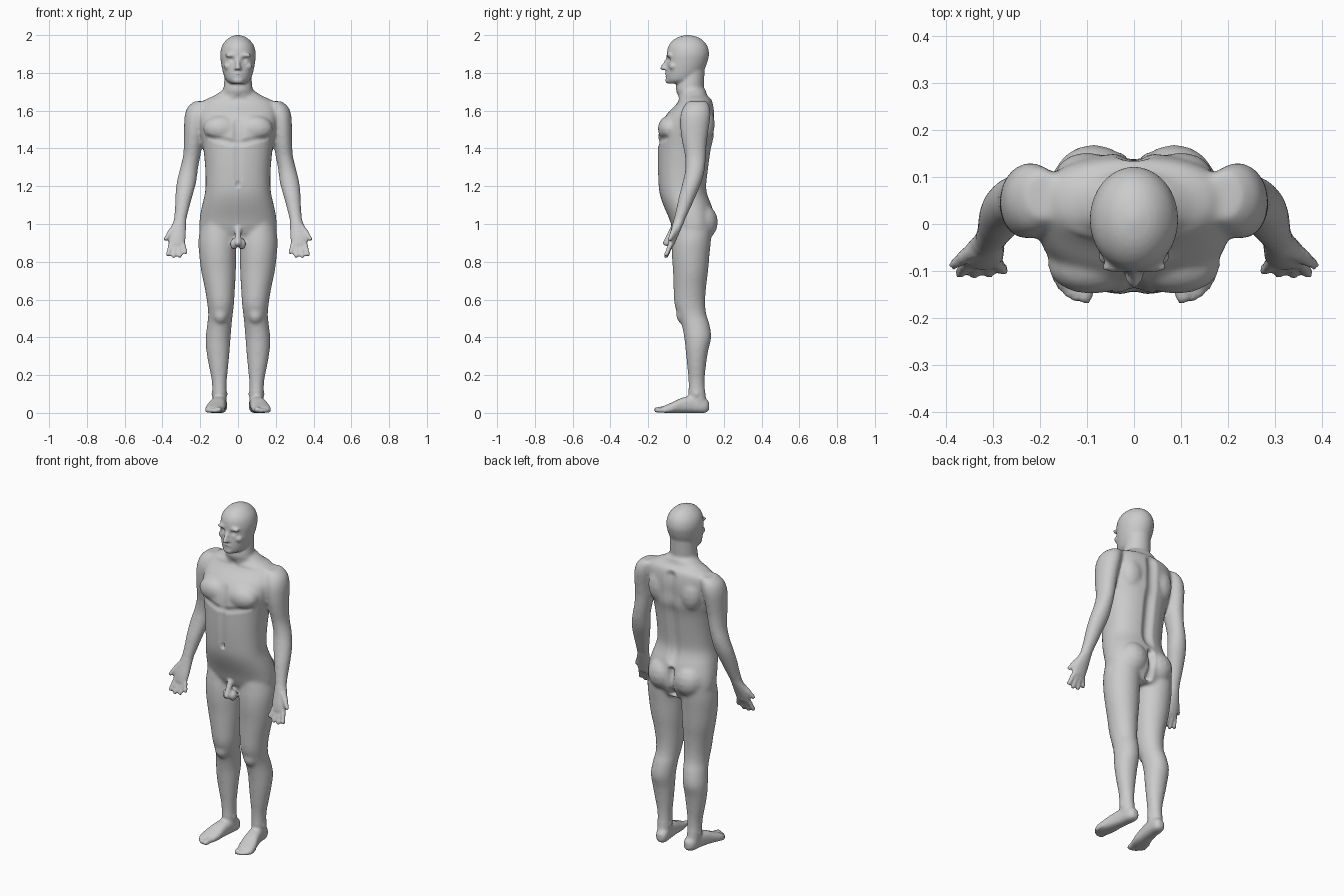
import bpy
import bmesh
from math import cos, sin, tau
from mathutils import Vector, Matrix
from mathutils.kdtree import KDTree

UNIT = 0.01      # all part sizes below are in hundredths
VOXEL = 0.008
SIDES = (1, -1)

cube = bpy.data.objects.get("Cube")
if cube:
    bpy.data.objects.remove(cube)

skin = bpy.data.materials.new("skin_grey")
skin.use_nodes = True
tone = (0.6, 0.6, 0.6, 1)
skin.diffuse_color = tone
skin.node_tree.nodes["Principled BSDF"].inputs["Base Color"].default_value = tone

verts, faces = [], []


def spline(rows, steps=3):
    """Smooth in-between rows through the given cross-sections."""
    rows = [Vector(r) for r in rows]
    for i in range(len(rows) - 1):
        a, b = rows[max(i - 1, 0)], rows[i]
        c, d = rows[i + 1], rows[min(i + 2, len(rows) - 1)]
        for s in range(steps):
            t = s / steps
            yield (b * 2 + (c - a) * t + (a * 2 - b * 5 + c * 4 - d) * t * t
                   + (b * 3 - a - c * 3 + d) * t ** 3) * 0.5
    yield rows[-1]


def add_rings(rings, flip):
    """Closed skin over a stack of equal rings."""
    start, n = len(verts), len(rings[0])
    for ring in rings:
        verts.extend(Vector(p) * UNIT for p in ring)
    skin_faces = [list(range(start, start + n))[::-1],
                  list(range(len(verts) - n, len(verts)))]
    for r in range(len(rings) - 1):
        for k in range(n):
            a, b = start + r * n + k, start + r * n + (k + 1) % n
            skin_faces.append([a, b, b + n, a + n])
    faces.extend(f[::-1] if flip else f for f in skin_faces)


def loft(rows, side=1, upright=True, power=2.0, n=32):
    """Skin of (x, y, z, radius, radius) rings, flat in xy or standing in xz."""
    rings = []
    for x, y, z, ru, rv in spline(rows):
        ring = []
        for k in range(n):
            c, s = cos(tau * k / n), sin(tau * k / n)
            u = ru * abs(c) ** (2 / power) * (1 if c > 0 else -1)
            v = rv * abs(s) ** (2 / power) * (1 if s > 0 else -1)
            p = (x + u, y + v, z) if upright else (x + u, y, z + v)
            ring.append((p[0] * side, p[1], p[2]))
        rings.append(ring)
    # Rows run upward or downward; keep the faces pointing outward
    falling = rows[0][2] > rows[-1][2]
    add_rings(rings, (falling if upright else False) != (side < 0))


def blob(centre, radii, side=1, n=16):
    """Ellipsoid."""
    x, y, z = centre
    rings = []
    for r in range(1, n // 2):
        w, h = sin(tau * r / n), -cos(tau * r / n)
        rings.append([(x * side + radii[0] * w * cos(tau * k / n),
                       y + radii[1] * w * sin(tau * k / n), z + radii[2] * h)
                      for k in range(n)])
    add_rings(rings, False)


def digit(p, q, r1, r2, side=1):
    """Tapered round bar for fingers, toes and small forms."""
    p, q = Vector(p), Vector(q)
    for k in range(6):
        r = r1 + (r2 - r1) * k / 5
        blob(p.lerp(q, k / 5), (r, r, r), side, n=12)


def build_head():
    loft([(0, 1, 200, 1, 1), (0, 1, 199, 4, 5), (0, 1, 197, 6.6, 8.2),
          (0, 1, 194, 8.6, 10.4), (0, 1, 190, 9.4, 11.2), (0, .6, 186, 9.1, 10.8),
          (0, 0, 183, 8.6, 10.3), (0, -1, 179, 7.6, 9.6), (0, -2.5, 176, 6.2, 7.8),
          (0, -5, 174.3, 3.5, 4.5)])
    loft([(0, 3, 184, 7, 7), (0, 2.6, 176, 7.3, 7), (0, 2, 171, 7.8, 7.5),
          (0, 4, 166, 9.5, 7)])
    digit((0, -10, 187), (0, -12.4, 182.6), .9, 1.3)      # nose
    blob((0, -9, 176), (3, 2, 1.8))                       # chin
    blob((0, -10, 179.2), (2.4, 1.3, 1.3))                # lips
    for s in SIDES:
        blob((3.6, -9, 189.3), (3.6, 1.5, 1), s)          # brow
        blob((1.2, -11.2, 182.3), (.9, 1, .8), s)         # nostril
        blob((5, -7, 183.5), (2.6, 2, 2), s)              # cheek


def build_torso():
    loft([(0, 4, 171, 8, 6.5), (0, 4.2, 168, 12.5, 7), (0, 5, 166, 17, 8.5),
          (0, 4.5, 163, 20, 10), (0, 2.4, 158, 21, 12.7), (0, .6, 152, 20.5, 14.3),
          (0, 0, 146, 19.5, 14.8), (0, -.8, 140, 18.4, 14.2), (0, -1.5, 130, 17.4, 13.5),
          (0, -1.8, 120, 17.2, 12.7), (0, -1, 115, 17.8, 12.7), (0, .8, 110, 19, 12.8),
          (0, 3, 103, 20.3, 12), (0, 4, 96, 20, 10.5), (0, 4, 89, 14, 7)], power=2.3)
    for s in SIDES:
        blob((9, -8.8, 150.5), (9.5, 6.2, 7), s)          # chest muscle
        blob((10, 10, 153), (7, 5.3, 10), s)              # shoulder blade
        blob((8.6, 8.8, 101), (8.8, 8.2, 9.5), s)         # buttock
        blob((2, -7.6, 89.5), (2.2, 2.6, 3), s)
    digit((0, -7, 97), (0, -10.5, 90), 1.8, 1.8)


def build_arm(s):
    loft([(19, 6, 165, 4, 5), (21, 5.6, 162, 5.6, 7), (22.3, 5, 157, 6, 8),
          (23.2, 4.5, 150, 5.4, 7.5), (23.7, 4.5, 143, 5, 6.5), (24.5, 5, 136, 4.6, 5.6),
          (26, 4.8, 129, 4.8, 5.2), (27.3, 3.2, 122, 5.2, 5), (28.6, .8, 115, 4.6, 4.5),
          (29.7, -1.5, 108, 3.8, 3.7), (30.7, -3.6, 102, 3.4, 3), (31.5, -5, 98, 4, 2.7),
          (32.3, -6.8, 93, 4.6, 2.3), (32.4, -8, 89, 4.2, 1.8)], s)
    # Palms face forward, so the thumbs point outward
    digit((33.5, -5.5, 98), (36.3, -7, 95), 2, 1.5, s)
    digit((36, -7, 95.3), (38.3, -8.6, 92), 1.5, 1.2, s)
    for base, tip in (((35.4, -7.8, 90), (37, -10.4, 84)), ((33.4, -8, 89), (34, -10.6, 83)),
                      ((31.3, -8, 89), (30.8, -10.4, 83.2)), ((29.4, -7.8, 90), (27.8, -9.8, 85))):
        digit(base, tip, 1.4, 1.2, s)


def build_leg(s):
    loft([(11, 4, 102, 8.5, 10), (11, 3, 92, 9.9, 10.3), (10.8, 2.5, 84, 9.8, 10),
          (10.3, 2.4, 75, 9.2, 9.3), (9.6, 2, 66, 8, 8.6), (9.2, 2, 58, 7.1, 8.2),
          (9.3, 3.2, 52, 6.5, 7.6), (9.8, 5, 47, 6.5, 7.4), (10.5, 6.2, 40, 6.6, 7.2),
          (10.6, 5.8, 33, 6.2, 6), (10.3, 5.6, 25, 5.2, 5), (9.9, 5.6, 17, 4, 4.3),
          (9.8, 5.8, 10, 3.8, 4.5), (9.6, 6.5, 4, 3.6, 4.8)], s)
    blob((9.3, -1.5, 52), (4, 3.8, 5), s)                 # kneecap
    blob((9.8, 5.5, 10), (4.5, 2.2, 2.4), s)              # ankle
    loft([(9, 12.3, 3.6, 1.6, 2), (9.2, 10, 3.8, 3.4, 3.8), (9.8, 4, 4.5, 3.8, 4.5),
          (10.8, -2, 4, 4.3, 4), (11.8, -7, 2.8, 5, 2.9), (12.5, -11, 2, 4.8, 2),
          (12.4, -13, 1.7, 4, 1.4)], s, upright=False, power=2.5)
    digit((10, -11, 2), (10.3, -15.4, 1.6), 1.8, 1.6, s)
    for x, y in ((12.5, -15.4), (14, -14.4), (15.4, -13), (16.4, -11.3)):
        digit((x - .6, y + 4, 1.8), (x, y, 1.2), 1.2, 1.2, s)


build_head()
build_torso()
for side in SIDES:
    build_arm(side)
    build_leg(side)

mesh = bpy.data.meshes.new("body_parts")
mesh.from_pydata(verts, [], faces)
body = bpy.data.objects.new("body", mesh)
bpy.context.scene.collection.objects.link(body)


def bake():
    """Make the result of the modifiers the body's own mesh."""
    graph = bpy.context.evaluated_depsgraph_get()
    result = bpy.data.meshes.new_from_object(body.evaluated_get(graph))
    body.modifiers.clear()
    body.data = result


# Fuse the overlapping parts into one continuous skin
fuse = body.modifiers.new("fuse", "REMESH")
fuse.mode = "VOXEL"
fuse.voxel_size = VOXEL
bake()

# Soften the broad forms more than the face, hands and feet
broad = body.vertex_groups.new(name="broad_forms")
broad.add([v.index for v in body.data.vertices if 0.12 < v.co.z < 1.73
           and not (abs(v.co.x) > 0.25 and v.co.z < 1.02)
           and not (abs(v.co.x) < 0.05 and v.co.y < -0.05 and v.co.z < 1)], 1, "REPLACE")
for group, times in (("broad_forms", 14), ("", 1)):
    soften = body.modifiers.new("soften", "SMOOTH")
    soften.iterations = times
    soften.vertex_group = group
bake()

points = body.data.vertices
tree = KDTree(len(points))
for v in points:
    tree.insert(v.co, v.index)
tree.balance()


def carve(p, q, radius, push):
    """Push the skin along y near the line p-q, on both sides of the body."""
    p, q, radius = Vector(p) * UNIT, Vector(q) * UNIT, radius * UNIT
    line = q - p
    middle = (p + q) / 2
    reach = radius + line.length / 2
    near = set()
    for s in SIDES:
        centre = (middle.x * s, middle.y, middle.z)
        near.update(hit[1] for hit in tree.find_range(centre, reach))
    for i in near:
        x, y, z = points[i].co
        offset = Vector((abs(x), y, z)) - p
        t = min(max(offset.dot(line) / line.length_squared, 0), 1)
        d = (offset - line * t).length / radius
        if d < 1:
            points[i].co.y += push * UNIT * (1 - d * d) ** 2


# Creases and hollows
carve((0, 14, 162), (0, 11, 112), 4.5, -1.8)       # spine
carve((0, 15, 106), (0, 12, 92), 3, -3)            # between buttocks
carve((0, -14, 158), (0, -15, 144), 3.5, 1.2)      # breastbone
carve((0, -15, 142), (0, -14, 124), 3, .6)         # belly midline
carve((3, -15, 143), (15, -11, 146), 2.5, .8)      # under the chest
carve((0, -14, 120.5), (0, -14, 121.5), 1.7, 1.5)  # navel
carve((3, -5, 167), (15, -2, 167), 2.5, -.7)       # collarbone
carve((3.4, -10, 187), (4, -10, 187), 2, 1.1)      # eye socket
carve((0, -11, 179), (2, -11, 179), .8, .5)        # mouth

# Flat soles on the ground
for v in points:
    v.co.z = max(v.co.z, 0)

body.data.materials.clear()
body.data.materials.append(skin)
body.data.shade_smooth()
